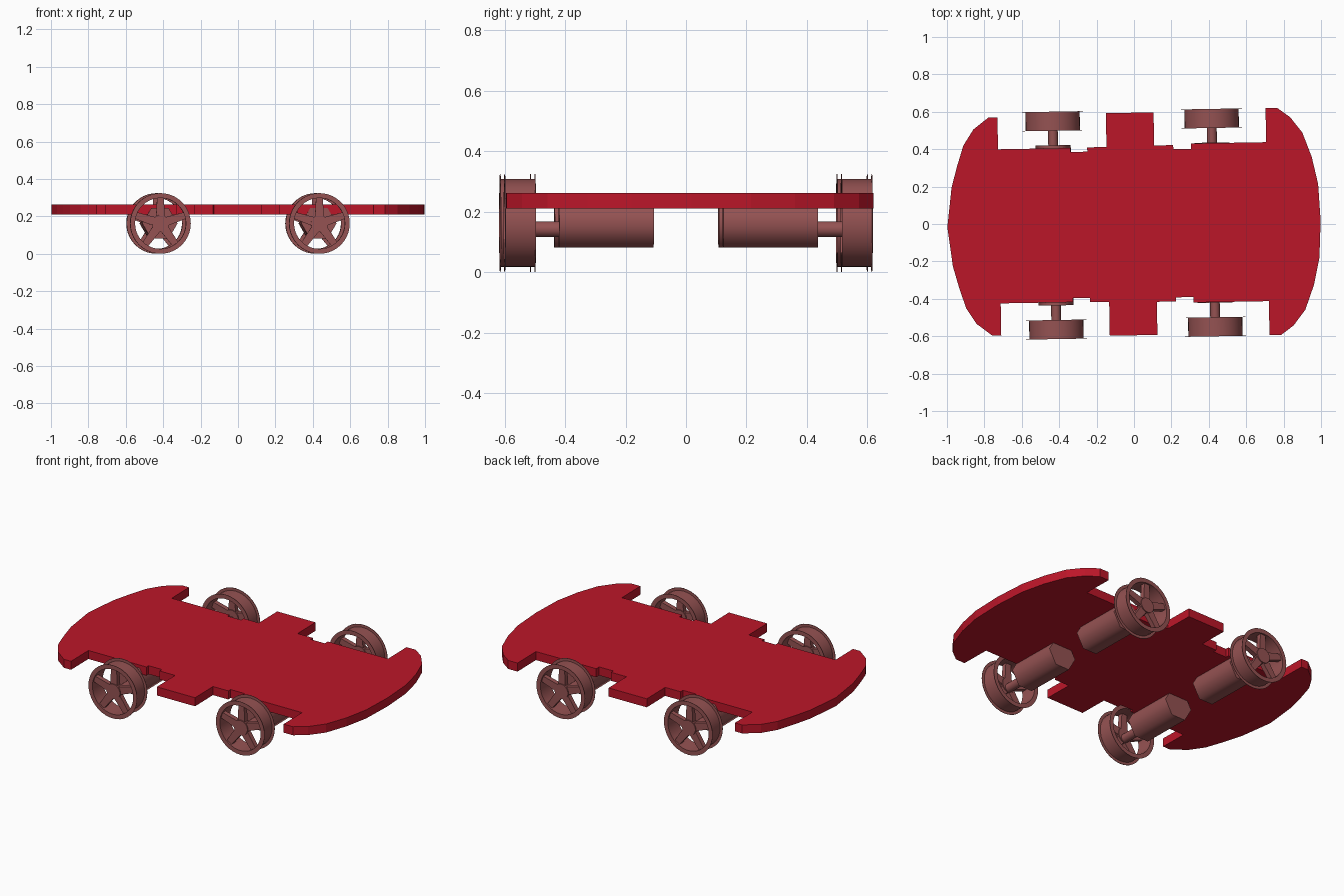
import bpy, bmesh, math
from mathutils import Matrix, Vector

if "Cube" in bpy.data.objects:
    bpy.data.objects.remove(bpy.data.objects["Cube"])

YAW = Matrix.Rotation(math.radians(1.0), 4, 'Z')   # whole model sits slightly turned
AXLE_Z, WHEEL_X = 0.162, 0.425


def material(name, rgb):
    m = bpy.data.materials.new(name)
    m.diffuse_color = (*rgb, 1)
    m.use_nodes = True
    m.node_tree.nodes["Principled BSDF"].inputs["Base Color"].default_value = m.diffuse_color
    return m


RED = material("deck_red", (0.50, 0.008, 0.022))
BROWN = material("running_gear_brown", (0.30, 0.085, 0.085))


def finish(bm, name, mat, smooth=None):
    bmesh.ops.recalc_face_normals(bm, faces=bm.faces)
    me = bpy.data.meshes.new(name)
    bm.to_mesh(me)
    bm.free()
    ob = bpy.data.objects.new(name, me)
    bpy.context.collection.objects.link(ob)
    me.materials.append(mat)
    if smooth:
        bpy.ops.object.select_all(action='DESELECT')
        ob.select_set(True)
        bpy.context.view_layer.objects.active = ob
        bpy.ops.object.shade_smooth_by_angle(angle=math.radians(smooth))
    return ob


def extrude(bm, pts, offset):
    """Closed outline pushed along offset into a solid."""
    f = bm.faces.new([bm.verts.new(p) for p in pts])
    g = bmesh.ops.extrude_face_region(bm, geom=[f])
    bmesh.ops.translate(bm, vec=offset, verts=[v for v in g['geom'] if isinstance(v, bmesh.types.BMVert)])


def rod(bm, r, y0, y1, n, z=0.0):
    """Cylinder along y; n = 6 gives flat top and bottom."""
    pts = [(r * math.cos(math.tau * i / n), y0, z + r * math.sin(math.tau * i / n)) for i in range(n)]
    extrude(bm, pts, Vector((0, y1 - y0, 0)))


def lathe_ring(bm, profile, n):
    """Closed (radius, y) profile revolved about the y axis."""
    rings = [[bm.verts.new((r * math.cos(math.tau * i / n), y, r * math.sin(math.tau * i / n)))
              for r, y in profile] for i in range(n)]
    k = len(profile)
    for i in range(n):
        a, b = rings[i], rings[(i + 1) % n]
        for j in range(k):
            bm.faces.new((a[j], b[j], b[(j + 1) % k], a[(j + 1) % k]))


# Deck: half outline with wheel cut-outs and side steps, mirrored across y
half = [(-0.998, 0), (-0.972, .21), (-.942, .32), (-.905, .435), (-.85, .52), (-.768, .583), (-.72, .583),
        (-.72, .412), (-.333, .412), (-.333, .391), (-.243, .391), (-.243, .414), (-.14, .414), (-.14, .595),
        (.115, .595), (.115, .418), (.217, .418), (.217, .396), (.312, .396), (.312, .425), (.714, .425),
        (.714, .607), (.776, .607), (.844, .557), (.908, .474), (.956, .343), (.988, .197), (.998, 0)]
outline = half + [(x, -y) for x, y in reversed(half[1:-1])]
bm = bmesh.new()
extrude(bm, [(x, y, 0.21) for x, y in outline], Vector((0, 0, 0.052)))
deck = finish(bm, "deck", RED)
deck.matrix_world = YAW

# Four running gear sets, built for the +y side and turned round for the front
for sx, side in ((-1, "left"), (1, "right")):
    for turn, end in ((math.pi, "front"), (0, "back")):
        place = YAW @ Matrix.Translation((sx * WHEEL_X, 0, AXLE_Z)) @ Matrix.Rotation(turn, 4, 'Z')

        # Wheel: thin drum with a fine lip on each edge
        bm = bmesh.new()
        lathe_ring(bm, [(.136, .506), (.162, .506), (.162, .508), (.145, .508),
                        (.145, .606), (.162, .606), (.162, .608), (.136, .608)], 40)
        rod(bm, 0.045, 0.565, 0.604, 24)                          # hub
        for i in range(5):                                        # spokes
            rot = Matrix.Rotation(math.tau * i / 5, 4, 'Y')
            pts = [(-.024, .57, .03), (.024, .57, .03), (.018, .57, .14), (-.018, .57, .14)]
            extrude(bm, [rot @ Vector(p) for p in pts], Vector((0, 0.028, 0)))
        finish(bm, f"{end}_{side}_wheel", BROWN, 35).matrix_world = place

        # Axle shaft, a little below the wheel centre
        bm = bmesh.new()
        rod(bm, 0.026, 0.40, 0.59, 16, -0.02)
        finish(bm, f"{end}_{side}_axle", BROWN, 35).matrix_world = place

        # Hexagonal motor housing under the deck
        bm = bmesh.new()
        rod(bm, 0.094, 0.115, 0.428, 6)
        finish(bm, f"{end}_{side}_motor", BROWN, 65).matrix_world = place
